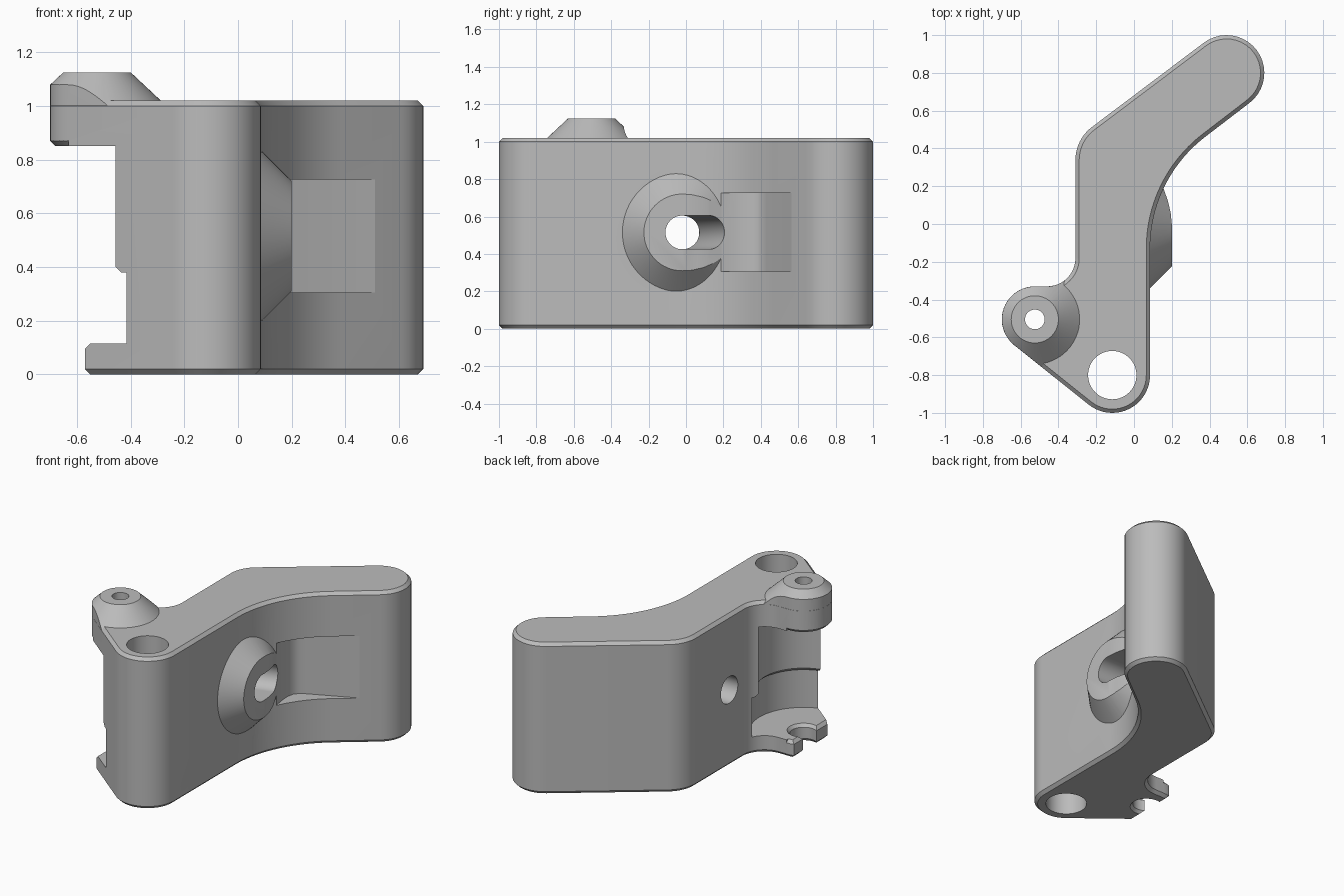
import bpy, bmesh
from math import sin, cos, radians, tau
from mathutils import Vector, Matrix

if "Cube" in bpy.data.objects:
    bpy.data.objects.remove(bpy.data.objects["Cube"])

grey = bpy.data.materials.new("plain_grey")
grey.use_nodes = True
grey.diffuse_color = (0.5, 0.5, 0.5, 1)
grey.node_tree.nodes["Principled BSDF"].inputs["Base Color"].default_value = (0.5, 0.5, 0.5, 1)

LUG = (-0.525, -0.505)
FOOT = (-0.115, -0.80)
HEIGHT, BEVEL = 1.02, 0.02


def loft(name, rings):
    """Closed solid through rings of equal point count."""
    bm = bmesh.new()
    loops = [[bm.verts.new(p) for p in ring] for ring in rings]
    n = len(loops[0])
    for a, b in zip(loops, loops[1:]):
        for i in range(n):
            j = (i + 1) % n
            bm.faces.new((a[i], a[j], b[j], b[i]))
    bm.faces.new(loops[0][::-1])
    bm.faces.new(loops[-1])
    bmesh.ops.recalc_face_normals(bm, faces=bm.faces)
    mesh = bpy.data.meshes.new(name)
    bm.to_mesh(mesh)
    bm.free()
    mesh.materials.append(grey)
    ob = bpy.data.objects.new(name, mesh)
    bpy.context.collection.objects.link(ob)
    return ob


def turned(name, centre, steps, n=64):
    """Stack of circles (radius, z) about a vertical axis."""
    return loft(name, [[(centre[0] + r * cos(tau * i / n), centre[1] + r * sin(tau * i / n), z)
                        for i in range(n)] for r, z in steps])


def combine(target, tool, operation="DIFFERENCE"):
    mod = target.modifiers.new("cut", "BOOLEAN")
    mod.operation, mod.solver, mod.object = operation, "EXACT", tool
    tool.hide_render = True
    bpy.context.view_layer.objects.active = target
    bpy.ops.object.modifier_apply(modifier=mod.name)
    bpy.data.objects.remove(tool)


# Plan outline: arcs joined by straight tangents (centre, radius, start, end)
ARCS = [
    (FOOT, 0.2, 231.5, 360),
    ((0.83, -0.13), 0.745, 180, 127),
    ((0.49, 0.8), 0.2, -53, 127),
    ((-0.09, 0.338), 0.22, 127, 180),
    ((-0.46, -0.18), 0.15, 0, -90),
    (LUG, 0.175, 90, 231.5),
]


def outline(z, inset=0.0, steps=20):
    points = []
    for (cx, cy), r, a0, a1 in ARCS:
        r += -inset if a1 > a0 else inset
        for i in range(steps + 1):
            a = radians(a0 + (a1 - a0) * i / steps)
            points.append((cx + r * cos(a), cy + r * sin(a), z))
    return points


# Main bent arm with bevelled rims
body = loft("bent_arm", [outline(0, BEVEL), outline(BEVEL),
                         outline(HEIGHT - BEVEL), outline(HEIGHT, BEVEL)])

# Raised cone over the lug, trimmed to the outline
boss = loft("lug_boss", [outline(0.97, 0.0005), outline(1.2, 0.0005)])
combine(boss, turned("boss_cone", LUG, [(0.28, 0.98), (0.125, 1.125)]), "INTERSECT")
combine(body, boss, "UNION")

# Conical pad on the side face
pad = turned("side_pad", (0, 0), [(0.355, 0.05), (0.205, 0.2)])
pad.data.transform(Matrix.Translation((0, -0.02, 0.515)) @ Matrix.Rotation(radians(90), 4, "Y"))
combine(body, pad, "UNION")

# Stepped round cavity between lug and lip
combine(body, turned("cavity", LUG, [(0.33, 0.115), (0.33, 0.38), (0.308, 0.38),
                                     (0.288, 0.4), (0.288, 0.85)], 96))


# Bevels on the lug underside and the lip top
def rim_bevel(z, dz):
    rings = []
    for i in range(41):
        a = radians(88 + 145 * i / 40)
        rings.append([(LUG[0] + r * cos(a), LUG[1] + r * sin(a), h)
                      for r, h in ((0.145, z), (0.21, z + dz), (0.21, z))])
    return loft("rim_bevel", rings)


combine(body, rim_bevel(0.84, 0.065))
combine(body, rim_bevel(0.125, -0.065))

# Lip trimmed flat with an open round notch
trim = [(-0.8, -0.02), (-0.53, -0.02), (-0.57, 0.02), (-0.57, 0.095), (-0.53, 0.135), (-0.8, 0.135)]
combine(body, loft("lip_trim", [[(x, y, z) for x, z in trim] for y in (-0.9, -0.1)]))
combine(body, turned("lip_notch", LUG, [(0.11, -0.01), (0.085, 0.02), (0.085, 0.095), (0.11, 0.125)]))

# Vertical bores
combine(body, turned("lug_bore", LUG, [(0.052, 0.7), (0.052, 1.3)]))
combine(body, turned("foot_bore", FOOT, [(0.128, -0.2), (0.128, 1.3)]))

# Pocket running from the pad into the inner bend
floor = [(0.21, -0.03), (0.2, 0.0), (0.194, 0.06), (0.18, 0.12), (0.156, 0.19), (0.142, 0.26),
         (0.138, 0.33), (0.148, 0.38), (0.172, 0.408), (0.21, 0.43), (0.51, 0.565),
         (0.8, 0.3), (0.8, -0.03)]
combine(body, loft("pocket", [[(x, y, z) for x, y in floor] for z in (0.305, 0.725)]))


# Cross hole widening into a slot at the pad
def slot_ring(x, shift, r=0.09, n=64):
    ring = []
    for i in range(n):
        a = tau * (i + 0.5) / n
        ring.append((x, -0.02 + r * cos(a) + (shift if cos(a) > 0 else 0), 0.515 + r * sin(a)))
    return ring


combine(body, loft("cross_slot", [slot_ring(-0.5, 0), slot_ring(-0.3, 0.001), slot_ring(0.3, 0.18)]))

bpy.ops.object.select_all(action="DESELECT")
body.select_set(True)
bpy.context.view_layer.objects.active = body
bpy.ops.object.shade_smooth_by_angle(angle=radians(30))
